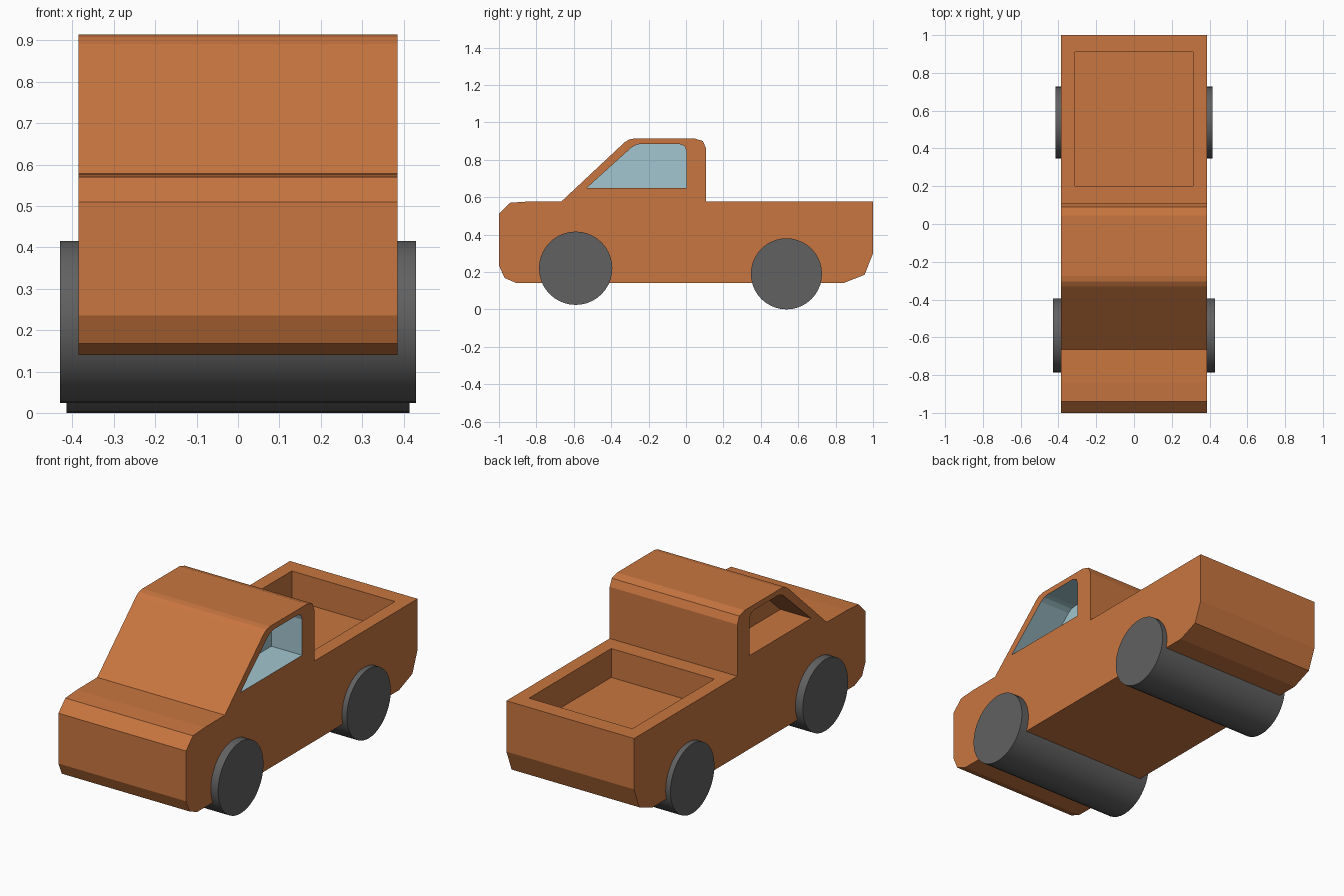
import bpy, bmesh, math

if "Cube" in bpy.data.objects:
    bpy.data.objects.remove(bpy.data.objects["Cube"])


def material(name, rgb):
    m = bpy.data.materials.new(name)
    m.diffuse_color = (*rgb, 1)
    m.use_nodes = True
    m.node_tree.nodes["Principled BSDF"].inputs["Base Color"].default_value = m.diffuse_color
    return m


paint = material("paint", (0.58, 0.18, 0.05))
glass = material("glass", (0.36, 0.56, 0.62))
rubber = material("rubber", (0.12, 0.12, 0.12))


def prism(name, profile, x0, x1, mats, index=0):
    """Extrude a (y, z) side profile from x0 to x1."""
    bm = bmesh.new()
    face = bm.faces.new([bm.verts.new((x0, y, z)) for y, z in profile])
    ext = bmesh.ops.extrude_face_region(bm, geom=[face])
    moved = [g for g in ext["geom"] if isinstance(g, bmesh.types.BMVert)]
    bmesh.ops.translate(bm, verts=moved, vec=(x1 - x0, 0, 0))
    bmesh.ops.recalc_face_normals(bm, faces=bm.faces)
    for f in bm.faces:
        f.material_index = index
    me = bpy.data.meshes.new(name)
    bm.to_mesh(me)
    bm.free()
    for m in mats:
        me.materials.append(m)
    ob = bpy.data.objects.new(name, me)
    bpy.context.collection.objects.link(ob)
    return ob


def activate(ob):
    bpy.ops.object.select_all(action='DESELECT')
    bpy.context.view_layer.objects.active = ob
    ob.select_set(True)


def carve(body, cutter):
    cutter.hide_render = True
    mod = body.modifiers.new(cutter.name, 'BOOLEAN')
    mod.operation = 'DIFFERENCE'
    mod.solver = 'EXACT'
    mod.object = cutter
    activate(body)
    bpy.ops.object.modifier_apply(modifier=mod.name)
    bpy.data.objects.remove(cutter)


# Body: one side profile with hood, cab and bed
W = 0.386
slots = [paint, glass]
body = prism("body", [
    (-1, 0.235), (-0.97, 0.168), (-0.905, 0.14), (0.84, 0.14), (0.955, 0.185),
    (1, 0.30), (1, 0.578), (0.108, 0.578), (0.108, 0.86), (0.09, 0.9),
    (0.045, 0.914), (-0.275, 0.914), (-0.305, 0.908), (-0.33, 0.892),
    (-0.665, 0.578), (-0.84, 0.577), (-0.94, 0.57), (-1, 0.51)], -W, W, slots)

# Cargo bed recess
carve(body, prism("bed_recess", [(0.2, 0.42), (0.91, 0.42), (0.91, 0.8), (0.2, 0.8)],
                  -0.312, 0.312, slots))

# Side window recesses: glass-coloured on the right, paint on the left
window = [(-0.53, 0.65), (0.003, 0.65), (0.003, 0.845), (-0.007, 0.873),
          (-0.037, 0.885), (-0.24, 0.885), (-0.267, 0.88), (-0.292, 0.865)]
for side, index in ((1, 1), (-1, 0)):
    carve(body, prism("window_recess", window, side * 0.2, side * 0.6, slots, index))

# Wheel pairs: full-width cylinders
for name, y, z, r, half in (("front_wheels", -0.59, 0.22, 0.196, 0.43),
                            ("rear_wheels", 0.537, 0.19, 0.19, 0.415)):
    bpy.ops.mesh.primitive_cylinder_add(vertices=40, radius=r, depth=2 * half,
                                        location=(0, y, z),
                                        rotation=(0, math.pi / 2, 0))
    wheel = bpy.context.object
    wheel.name = name
    wheel.data.materials.append(rubber)
    bpy.ops.object.shade_smooth_by_angle(angle=math.radians(30))
